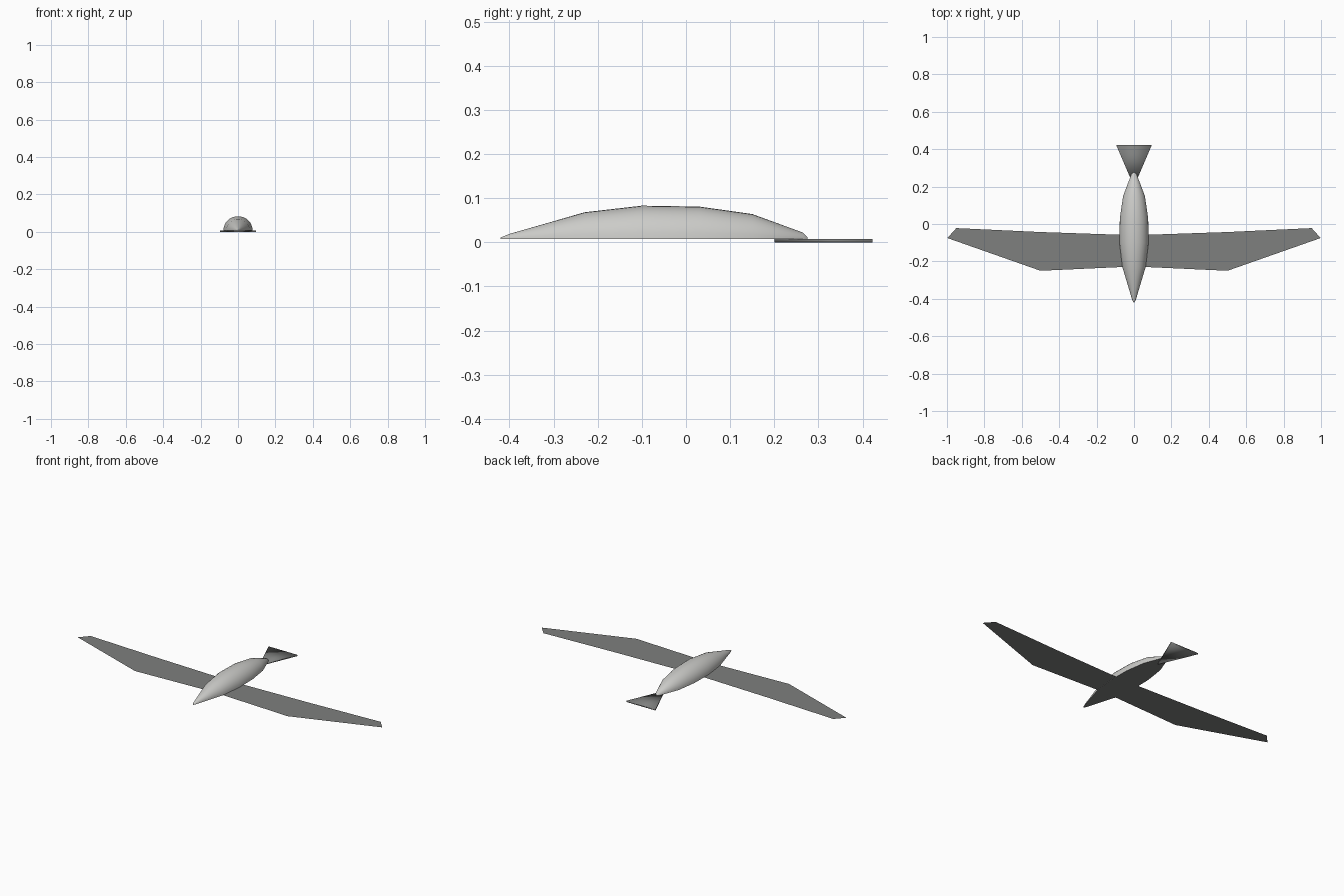
import bpy, bmesh, math

if "Cube" in bpy.data.objects:
    bpy.data.objects.remove(bpy.data.objects["Cube"])


def material(name, rgb):
    m = bpy.data.materials.new(name)
    m.diffuse_color = (*rgb, 1)
    m.use_nodes = True
    m.node_tree.nodes["Principled BSDF"].inputs["Base Color"].default_value = m.diffuse_color
    return m


LIGHT = material("light grey", (0.60, 0.60, 0.58))
DARK = material("dark grey", (0.21, 0.215, 0.21))


def finish(name, bm, mats):
    mesh = bpy.data.meshes.new(name)
    bm.to_mesh(mesh)
    bm.free()
    for m in mats:
        mesh.materials.append(m)
    ob = bpy.data.objects.new(name, mesh)
    bpy.context.collection.objects.link(ob)
    return ob


# Fuselage: half-round sections (y, radius) with a flat dark underside
BASE = 0.008
STATIONS = [(-0.42, 0.003), (-0.40, 0.011), (-0.33, 0.031), (-0.23, 0.060),
            (-0.10, 0.075), (0.03, 0.073), (0.15, 0.056), (0.265, 0.014),
            (0.275, 0.004)]
ARC = 16
bm = bmesh.new()
rings = []
for y, r in STATIONS:
    rings.append([bm.verts.new((1.04 * r * math.cos(math.pi * i / ARC), y,
                                BASE + r * math.sin(math.pi * i / ARC)))
                  for i in range(ARC + 1)])
for a, b in zip(rings, rings[1:]):
    for i in range(ARC):
        bm.faces.new((a[i], a[i + 1], b[i + 1], b[i]))
    bm.faces.new((a[ARC], a[0], b[0], b[ARC])).material_index = 1
for ring in (rings[0], rings[-1]):
    bm.faces.new(ring)
bmesh.ops.recalc_face_normals(bm, faces=bm.faces)
body = finish("fuselage", bm, [LIGHT, DARK])
bpy.context.view_layer.objects.active = body
body.select_set(True)
bpy.ops.object.shade_smooth_by_angle(angle=math.radians(40))

# Wings: one thin flat sheet, mirrored about the middle
bm = bmesh.new()
HALF = [(0, -0.227), (0.5, -0.25), (0.998, -0.075), (0.95, -0.022),
        (0.5, -0.043), (0, -0.06)]
for side in (1, -1):
    v = [bm.verts.new((side * x, y, 0.009)) for x, y in HALF]
    for quad in ((0, 1, 4, 5), (1, 2, 3, 4)):
        bm.faces.new([v[i] for i in quad[::side]])
bmesh.ops.remove_doubles(bm, verts=bm.verts, dist=1e-5)
finish("wings", bm, [DARK])

# Tail fan: thin triangular slab
bm = bmesh.new()
TRI = [(0, 0.20), (0.095, 0.422), (-0.095, 0.422)]
low = [bm.verts.new((x, y, 0)) for x, y in TRI]
top = [bm.verts.new((x, y, 0.007)) for x, y in TRI]
bm.faces.new(top)
bm.faces.new(low[::-1])
for i in range(3):
    j = (i + 1) % 3
    bm.faces.new((low[i], low[j], top[j], top[i]))
for f in bm.faces:
    f.smooth = True
finish("tail_fan", bm, [DARK])
